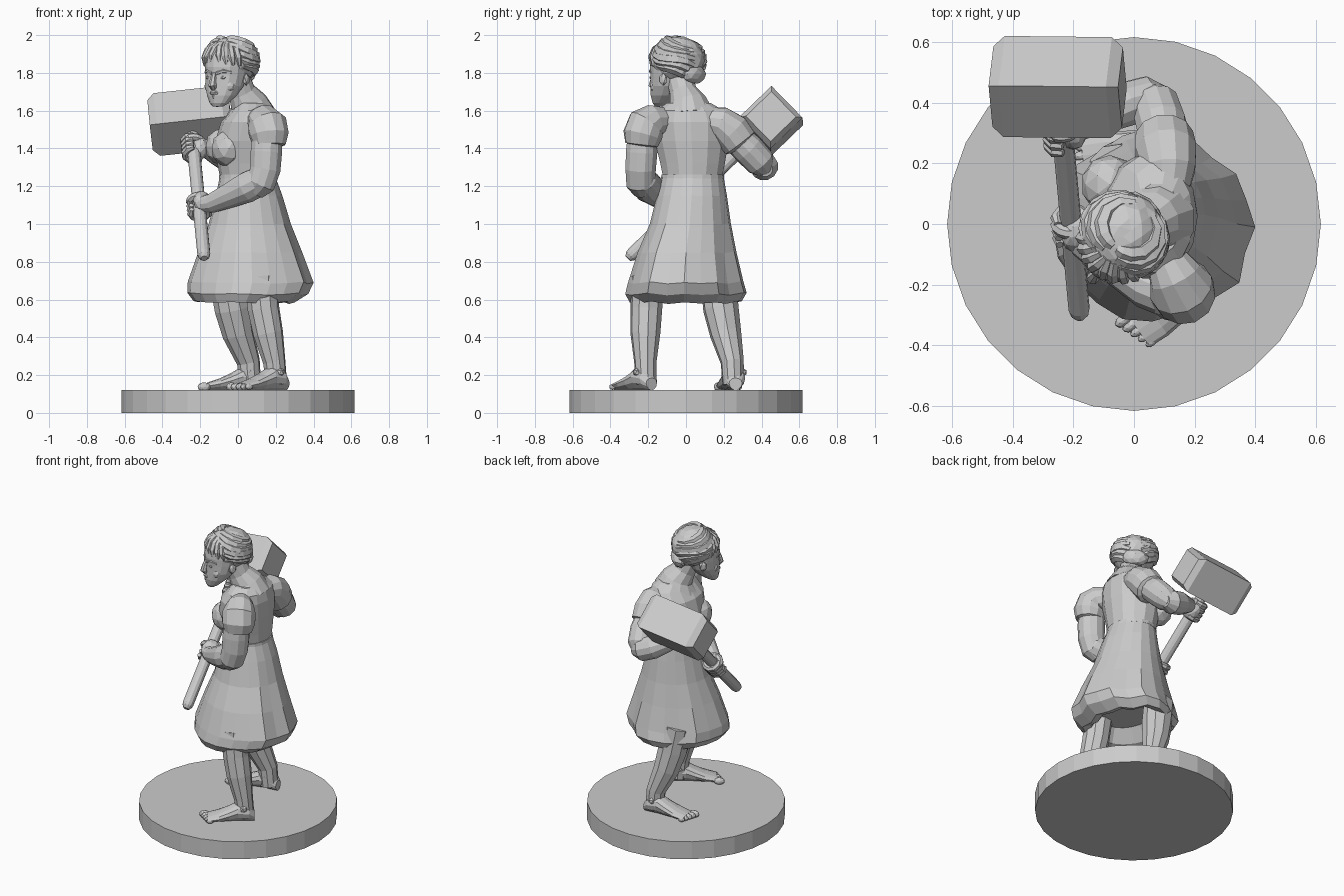
import bpy, bmesh, math, random
from mathutils import Vector, Matrix

if "Cube" in bpy.data.objects:
    bpy.data.objects.remove(bpy.data.objects["Cube"])

random.seed(4)


def finish(bm, name, matrix=None):
    bmesh.ops.recalc_face_normals(bm, faces=bm.faces)
    if matrix is not None:
        bm.transform(matrix)
    me = bpy.data.meshes.new(name)
    bm.to_mesh(me)
    bm.free()
    ob = bpy.data.objects.new(name, me)
    bpy.context.collection.objects.link(ob)
    return ob


def skin(name, rings, matrix=None):
    """Join equal rings of points into a capped surface."""
    bm = bmesh.new()
    loops = [[bm.verts.new(p) for p in ring] for ring in rings]
    n = len(loops[0])
    for a, b in zip(loops, loops[1:]):
        for i in range(n):
            j = (i + 1) % n
            bm.faces.new((a[i], a[j], b[j], b[i]))
    bm.faces.new(loops[0])
    bm.faces.new(loops[-1])
    return finish(bm, name, matrix)


def stack(name, rows, n=16, fold=0.0, matrix=None):
    """Horizontal ellipses: (z, centre x, centre y, radius x, radius y); folds grow downward."""
    wave = [random.uniform(-1, 1) * fold for _ in range(n)]
    zmax, zmin = max(r[0] for r in rows), min(r[0] for r in rows)
    rings = []
    for z, cx, cy, rx, ry in rows:
        k = (zmax - z) / (zmax - zmin)
        rings.append([(cx + rx * (1 + wave[i] * k) * math.cos(2 * math.pi * i / n),
                       cy + ry * (1 + wave[i] * k) * math.sin(2 * math.pi * i / n),
                       z + wave[i] * k * 0.12) for i in range(n)])
    return skin(name, rings, matrix)


def tube(name, pts, n=10, matrix=None):
    """Round limb through (x, y, z, radius) points, without twist."""
    c = [Vector(p[:3]) for p in pts]
    e1 = None
    rings = []
    for k, p in enumerate(pts):
        t = (c[min(k + 1, len(c) - 1)] - c[max(k - 1, 0)]).normalized()
        e1 = t.orthogonal() if e1 is None else e1 - t * e1.dot(t)
        e1.normalize()
        e2 = t.cross(e1)
        rings.append([c[k] + p[3] * (e1 * math.cos(a) + e2 * math.sin(a))
                      for a in (2 * math.pi * i / n for i in range(n))])
    return skin(name, rings, matrix)


def blob(name, loc, size, rot=Matrix(), sub=2, rough=0.0, matrix=Matrix()):
    bm = bmesh.new()
    bmesh.ops.create_icosphere(bm, subdivisions=sub, radius=1)
    for v in bm.verts:
        v.co *= 1 + random.uniform(-rough, rough)
    m = Matrix.Translation(loc) @ rot.to_4x4() @ Matrix.Diagonal((*size, 1))
    return finish(bm, name, matrix @ m)


# round plinth
stack("base", [(0, 0, 0, .617, .617), (.12, 0, 0, .617, .617)], 28)

# dress: skirt with hollow underside, bodice, waist seam
stack("skirt", [(1.255, .05, .035, .146, .163), (1.15, .06, .03, .175, .185),
                (1.0, .065, .02, .215, .213), (.85, .07, .0, .27, .258),
                (.69, .075, -.01, .325, .30), (.63, .06, -.01, .312, .315),
                (.585, .04, -.01, .26, .29), (.60, .04, -.01, .21, .24),
                (.68, .05, 0, .15, .19)], 20, .075)
stack("bodice", [(1.22, .05, .035, .14, .155), (1.32, .045, .035, .155, .175),
                 (1.44, .045, .03, .165, .20), (1.54, .06, .025, .15, .21),
                 (1.60, .08, .02, .115, .185), (1.64, .075, .015, .085, .12)], 14)
stack("waist_seam", [(1.24, .05, .035, .151, .167), (1.262, .05, .035, .149, .165)], 20)
for side, loc in (("left", (-.048, -.055, 1.40)), ("right", (-.08, .13, 1.41))):
    blob(side + "_bust", loc, (.095, .098, .10))

# neck running into the shoulders
tube("neck", [(.065, .015, 1.58, .14), (.055, .01, 1.645, .10),
              (.02, -.015, 1.70, .074), (-.02, -.04, 1.80, .072)], 12)

# legs and bare feet
legs = {
    "left": ([(.12, -.20, .72, .09), (.135, -.21, .55, .085), (.16, -.215, .42, .08),
              (.192, -.215, .27, .06), (.205, -.21, .15, .056)], (.235, -.195), (.01, -.355), 1),
    "right": ([(-.06, .17, .72, .095), (-.03, .185, .55, .095), (.0, .21, .42, .084),
               (.055, .245, .27, .062), (.065, .25, .15, .058)], (.10, .26), (-.175, .225), -1)}
for side, (shin, heel, toe, s) in legs.items():
    tube(side + "_leg", shin, 10)
    h, t = Vector((*heel, 0)), Vector((*toe, 0))
    d = (t - h).normalized()
    w = Vector((-d.y, d.x, 0))
    length = (t - h).length
    rows = ((-.022, .035, .185), (.01, .055, .23), (.08, .062, .245), (.14, .064, .21),
            (.20, .07, .182), (length - .005, .066, .158))
    rings = []
    for along, r, top in rows:
        ring = []
        for i in range(12):
            a = 2 * math.pi * i / 12
            p = h + d * along + w * r * math.cos(a)
            p.z = .118 + (top - .118) * (.5 + .5 * math.sin(a)) ** .8
            ring.append(p)
        rings.append(ring)
    skin(side + "_foot", rings)
    for i in range(5):
        q = t + w * s * (i - 2) * .028 + d * (.012 - .008 * i)
        q.z = .138
        r = .025 - .002 * i
        blob(f"{side}_toe_{i}", q, (r * 1.4, r * .8, r * .95),
             Matrix.Rotation(math.atan2(d.y, d.x), 4, 'Z'))
    for k in (-1, 1):
        blob(f"{side}_ankle_{k}", h + d * .045 + w * k * .045 + Vector((0, 0, .215)), (.024,) * 3, sub=1)

# sledgehammer: handle, block with chamfered ends
low, high = Vector((-.18, -.295, .83)), Vector((-.25, .45, 1.55))
axis = (high - low).normalized()
stick = [(*(low + axis * k), r) for k, r in ((-.018, .018), (0, .031), (.02, .035), (.98, .035))]
tube("hammer_handle", stick, 12)
u = Vector((1, -.03, .09))
u = (u - axis * u.dot(axis)).normalized()
v = axis.cross(u)
centre = Vector((-.252, .452, 1.546))
rings = []
for k, half in ((-.215, .094), (-.178, .118), (.178, .118), (.215, .094)):
    rings.append([centre + u * k + axis * half * a + v * half * b
                  for a, b in ((1, 1), (1, -1), (-1, -1), (-1, 1))])
skin("hammer_head", rings)

# arms with short puffed sleeves
tube("left_sleeve", [(.11, -.12, 1.55, .07), (.135, -.17, 1.545, .09), (.155, -.21, 1.52, .108),
                     (.165, -.23, 1.47, .105), (.165, -.235, 1.42, .088), (.165, -.237, 1.41, .06)], 12)
tube("left_upper_arm", [(.155, -.23, 1.48, .08), (.15, -.235, 1.38, .086),
                        (.145, -.24, 1.29, .083), (.12, -.24, 1.21, .078), (.09, -.23, 1.17, .05)], 12)
tube("left_forearm", [(.17, -.245, 1.28, .045), (.13, -.235, 1.235, .08), (.05, -.20, 1.195, .083),
                      (-.06, -.135, 1.145, .065), (-.14, -.085, 1.11, .052), (-.18, -.06, 1.105, .045)], 12)
tube("right_sleeve", [(.11, .10, 1.55, .07), (.115, .18, 1.535, .09), (.105, .24, 1.49, .104),
                      (.10, .285, 1.43, .098), (.10, .298, 1.415, .065)], 12)
tube("right_upper_arm", [(.105, .24, 1.48, .075), (.09, .33, 1.395, .085),
                         (.07, .395, 1.325, .08), (.05, .425, 1.285, .05)], 12)
tube("right_forearm", [(.10, .42, 1.29, .04), (.05, .415, 1.302, .075), (-.03, .395, 1.332, .075),
                       (-.11, .355, 1.37, .06), (-.17, .325, 1.40, .047), (-.20, .31, 1.415, .043)], 12)


def fist(name, along, wrist):
    """Palm on the wrist side, four fingers and a thumb wrapped round the handle."""
    c = low + axis * along
    e1 = Vector(wrist) - c
    e1 = (e1 - axis * e1.dot(axis)).normalized()
    e2 = axis.cross(e1)
    blob(name + "_palm", c + e1 * .03, (.048, .066, .07), Matrix((e1, e2, axis)).transposed())
    for i in range(5):
        thumb = i == 4
        sgn, span, off = (-1, 140, .03) if thumb else (1, 225, (i - 1.5) * .031)
        pts = []
        for k in range(7):
            a = math.radians(20 + span * k / 6) * sgn
            p = c + axis * off + .048 * (e1 * math.cos(a) + e2 * math.sin(a))
            pts.append((*p, .021 if k < 6 else .013))
        tube(f"{name}_{'thumb' if thumb else 'finger_' + str(i)}", pts, 7)


fist("left_hand", .385, (-.12, -.10, 1.11))
fist("right_hand", .83, (-.15, .34, 1.39))

# head, modelled facing -y, then turned toward the hammer
H = Matrix.Translation((-.05, -.06, 0)) @ Matrix.Rotation(math.radians(-36), 4, 'Z')
stack("face", [(1.622, 0, -.095, .03, .025), (1.64, 0, -.085, .053, .045), (1.68, 0, -.06, .082, .077),
               (1.73, 0, -.035, .103, .099), (1.785, 0, -.02, .112, .113), (1.83, 0, -.01, .117, .128),
               (1.89, 0, 0, .12, .13), (1.95, 0, .01, .09, .10)], 16, matrix=H)
tube("nose", [(0, -.128, 1.80, .012), (0, -.139, 1.765, .017), (0, -.146, 1.735, .022),
              (0, -.13, 1.718, .016)], 7, matrix=H)
tube("upper_lip", [(-.036, -.115, 1.688, .005), (-.012, -.133, 1.695, .011),
                   (.012, -.133, 1.695, .011), (.036, -.115, 1.688, .005)], 6, matrix=H)
tube("lower_lip", [(-.03, -.115, 1.683, .005), (0, -.130, 1.674, .013),
                   (.03, -.115, 1.683, .005)], 6, matrix=H)
blob("chin", (0, -.103, 1.645), (.036, .026, .026), matrix=H)
for side, s in (("left", 1), ("right", -1)):
    blob(side + "_eye", (s * .044, -.115, 1.775), (.021, .014, .011), sub=1, matrix=H)
    tube(side + "_brow", [(s * .014, -.130, 1.797, .009), (s * .05, -.118, 1.81, .012),
                          (s * .085, -.09, 1.803, .007)], 6, matrix=H)
    blob(side + "_cheek", (s * .055, -.078, 1.73), (.04, .034, .036), matrix=H)
    blob(side + "_ear", (s * .112, .005, 1.765), (.014, .026, .034), sub=1, matrix=H)


def scalp(az, el, k=1.0):
    """Point on the scalp; az 0 is the front, el is height, both in degrees."""
    a, e = math.radians(az), math.radians(el)
    return (.137 * k * math.cos(e) * math.sin(a), .02 - .145 * k * math.cos(e) * math.cos(a),
            1.866 + .125 * k * math.sin(e))


# wavy hair: cap, locks swept from a parting to the nape, short fringe, low bun
blob("hair_cap", (0, .022, 1.866), (.138, .146, .128), sub=3, rough=.03, matrix=H)
blob("hair_bun", (0, .125, 1.795), (.085, .05, .055), rough=.08, matrix=H)
for side, s in (("left", 1), ("right", -1)):
    for i in range(6):
        path = []
        for k in range(7):
            f = k / 6
            az = s * (10 + 12 * i + (155 - 12 * i) * f)
            el = (72 - 16 * i) * (1 - f) + (30 - 15 * i) * f + 5 * math.sin(6 * f + i)
            path.append((*scalp(az, el, .93), .010 + .022 * math.sin(math.pi * (.1 + .8 * f))))
        tube(f"{side}_hair_lock_{i}", path, 6, H)
    for i in range(4):
        path = [(*scalp(s * (4 + 15 * i + j * 3), 52 - 20 * j - 2 * i, .93 + .025 * j), r)
                for j, r in enumerate((.014, .021, .02, .008))]
        tube(f"{side}_fringe_{i}", path, 6, H)
